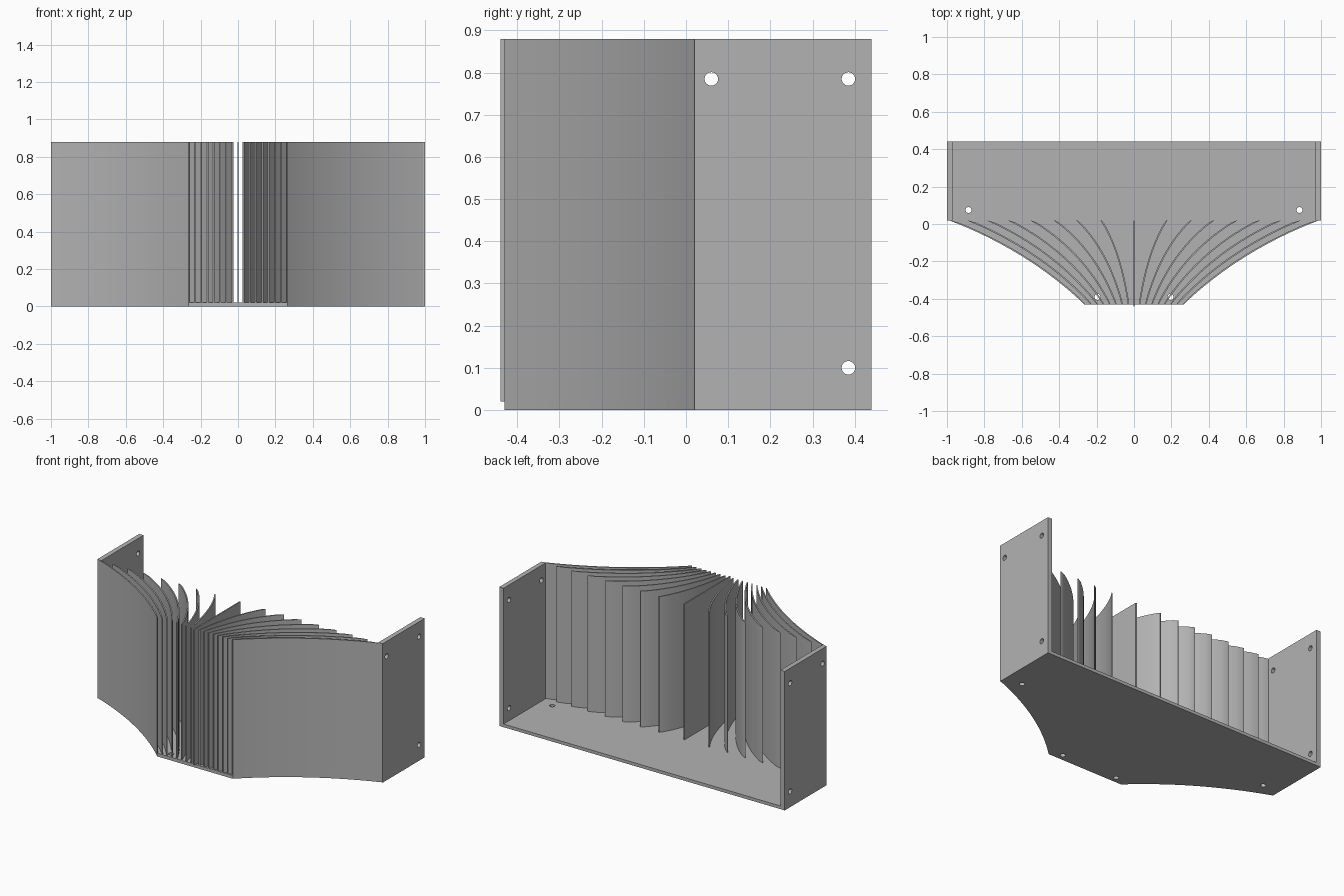
import bpy, bmesh, math
from mathutils import Vector, Matrix

if "Cube" in bpy.data.objects:
    bpy.data.objects.remove(bpy.data.objects["Cube"])

H, T = 0.88, 0.02              # overall height, floor thickness
FRONT, MID, BACK = -0.43, 0.02, 0.44
WALL = 0.97                    # inner face of the side walls

grey = bpy.data.materials.new("light grey")
grey.diffuse_color = (0.45, 0.45, 0.45, 1)
grey.use_nodes = True
grey.node_tree.nodes["Principled BSDF"].inputs["Base Color"].default_value = grey.diffuse_color


def prism(name, outline, z0, z1):
    """Extrude a plan outline between two heights."""
    bm = bmesh.new()
    face = bm.faces.new([bm.verts.new((x, y, z0)) for x, y in outline])
    top = bmesh.ops.extrude_face_region(bm, geom=[face])["geom"]
    verts = [v for v in top if isinstance(v, bmesh.types.BMVert)]
    bmesh.ops.translate(bm, verts=verts, vec=(0, 0, z1 - z0))
    bmesh.ops.recalc_face_normals(bm, faces=bm.faces)
    mesh = bpy.data.meshes.new(name)
    bm.to_mesh(mesh)
    bm.free()
    mesh.materials.append(grey)
    ob = bpy.data.objects.new(name, mesh)
    bpy.context.collection.objects.link(ob)
    return ob


def activate(ob):
    bpy.ops.object.select_all(action='DESELECT')
    ob.select_set(True)
    bpy.context.view_layer.objects.active = ob


def drill(ob, points, axis):
    """Cut round screw holes through a plate."""
    bm = bmesh.new()
    turn = Matrix.Rotation(math.pi / 2, 4, 'Y') if axis == 'X' else Matrix()
    for p in points:
        bmesh.ops.create_cone(bm, cap_ends=True, segments=24, radius1=0.016, radius2=0.016,
                              depth=0.1, matrix=Matrix.Translation(p) @ turn)
    mesh = bpy.data.meshes.new("hole_cutter")
    bm.to_mesh(mesh)
    bm.free()
    cutter = bpy.data.objects.new("hole_cutter", mesh)
    cutter.hide_render = True
    bpy.context.collection.objects.link(cutter)
    mod = ob.modifiers.new("holes", 'BOOLEAN')
    mod.object, mod.operation, mod.solver = cutter, 'DIFFERENCE', 'EXACT'
    activate(ob)
    bpy.ops.object.modifier_apply(modifier=mod.name)
    bpy.data.objects.remove(cutter)


def vane_curve(x0, x1, bend, n=16):
    """Plan curve fanning out from the front slot to the back opening."""
    a, c, b = Vector((x0, FRONT)), Vector((x0 + bend * (x1 - x0), -0.14)), Vector((x1, MID))
    return [a * (1 - t) ** 2 + c * 2 * t * (1 - t) + b * t * t
            for t in (i / n for i in range(n + 1))]


def strip(curve, thick):
    """Closed outline: the curve plus its offset towards the centre."""
    inner = []
    for i, p in enumerate(curve):
        d = (curve[min(i + 1, len(curve) - 1)] - curve[max(i - 1, 0)]).normalized()
        inner.append(p + Vector((-d.y, d.x)) * thick)
    inner[0].y, inner[-1].y = FRONT, MID
    return list(curve) + inner[::-1]


# Floor plate with flared front
outer = vane_curve(0.265, 0.99, 0.42)
right = [Vector((WALL, BACK)), Vector((WALL, MID))] + outer[::-1]
floor = prism("floor", right + [Vector((-p.x, p.y)) for p in reversed(right)], 0, T)
drill(floor, [(s * x, y, 0.01) for s in (-1, 1) for x, y in ((0.885, 0.075), (0.195, -0.39))], 'Z')

# Vane ends at the back opening, from the centre outwards
back_ends = [0.18, 0.31, 0.43, 0.555, 0.675, 0.79, 0.895, 0.99]

for s, side in ((1, "right"), (-1, "left")):
    # Side wall with three screw holes
    wall = prism(side + "_wall", [(s * x, y) for x, y in
                 ((WALL, MID), (1, MID), (1, BACK), (WALL, BACK))], 0, H)
    drill(wall, [(s * 0.985, y, z) for y, z in ((0.06, 0.785), (0.385, 0.785), (0.385, 0.1))], 'X')
    # Curved vanes; the outermost forms the cheek
    for k, end in enumerate(back_ends, 1):
        curve = outer if k == 8 else vane_curve(0.0331 * k, end, 0.27 + 0.02 * k)
        vane = prism(f"{side}_{'cheek' if k == 8 else 'vane_%d' % k}",
                     [(s * p.x, p.y) for p in strip(curve, 0.008)], T, H)
        activate(vane)
        bpy.ops.object.shade_smooth_by_angle(angle=math.radians(30))

# Straight centre vane, slightly proud of the front
prism("centre_vane", [(-0.004, -0.44), (0.004, -0.44), (0.004, MID), (-0.004, MID)], T, H)
